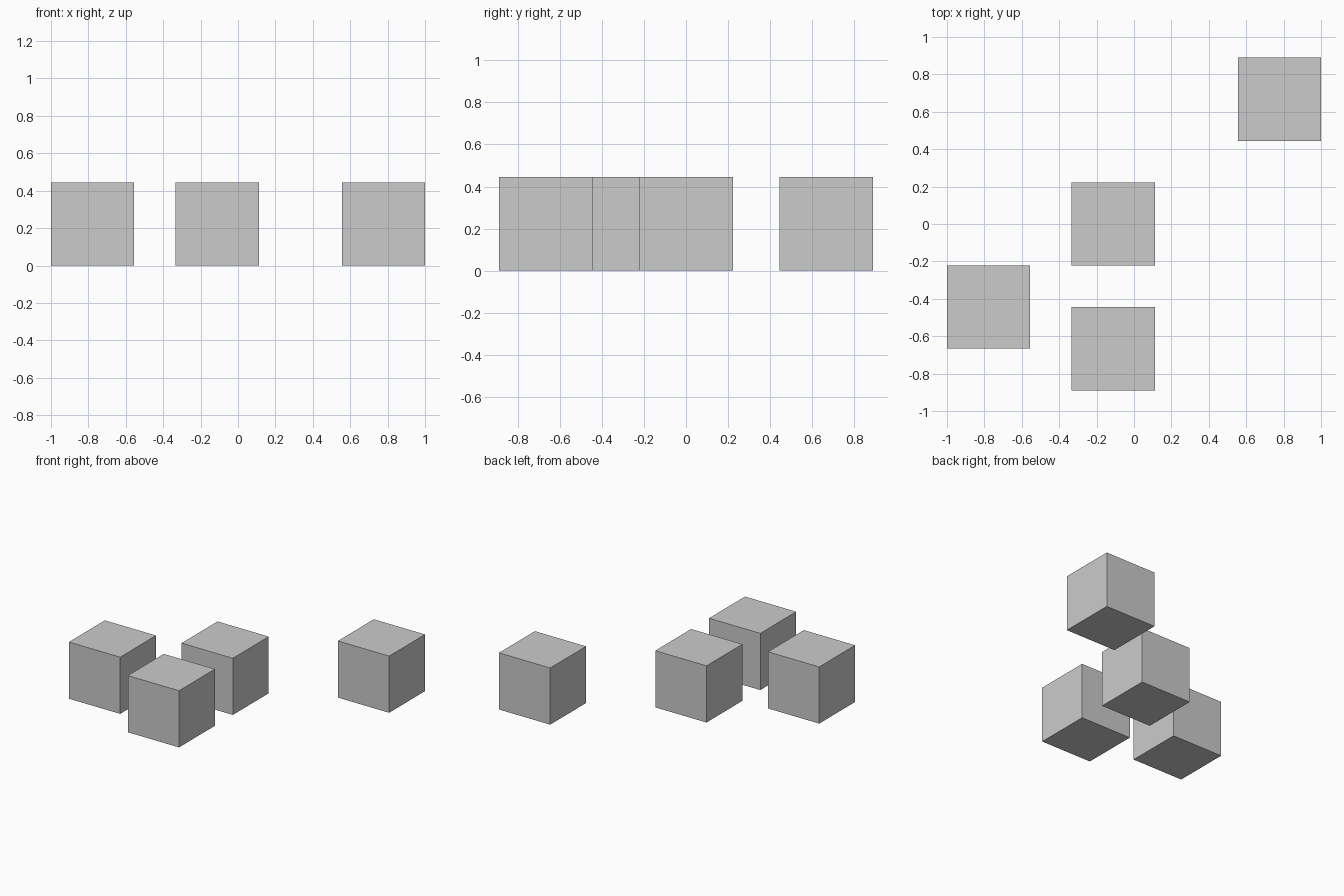
import bpy

if "Cube" in bpy.data.objects:
    bpy.data.objects.remove(bpy.data.objects["Cube"])

# The layout sits on a regular grid; each cube is two grid steps wide
STEP = 2 / 9
SIZE = 2 * STEP


def add_cube(name, gx, gy):
    bpy.ops.mesh.primitive_cube_add(
        size=SIZE, location=(gx * STEP, gy * STEP, SIZE / 2))
    bpy.context.object.name = name


# Four loose cubes standing on the ground
for name, gx, gy in (
    ("left_cube", -3.5, -2),
    ("front_cube", -0.5, -3),
    ("middle_cube", -0.5, 0),
    ("back_right_cube", 3.5, 3),
):
    add_cube(name, gx, gy)
